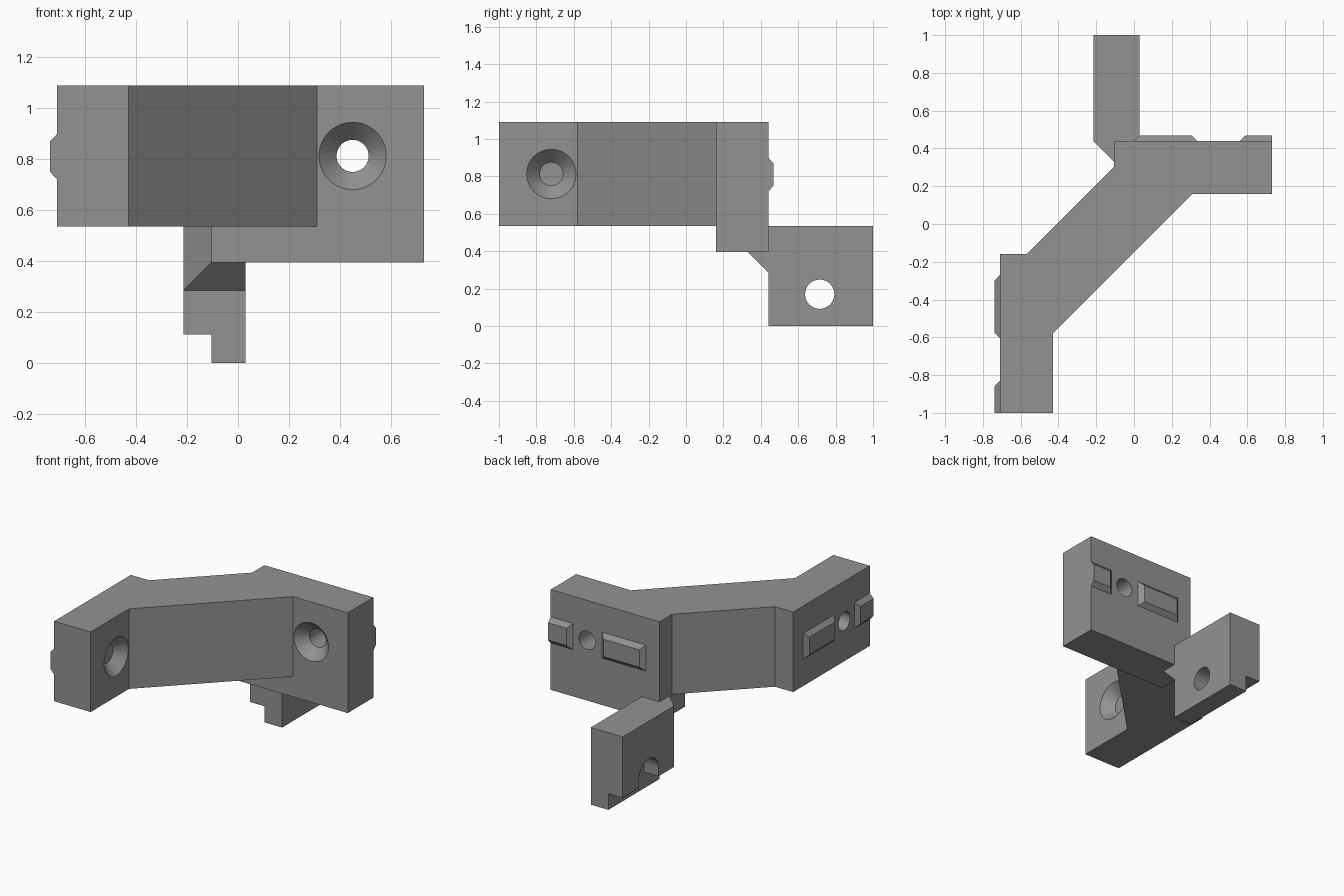
import bpy, bmesh, math
from mathutils import Matrix, Vector

if "Cube" in bpy.data.objects:
    bpy.data.objects.remove(bpy.data.objects["Cube"])

grey = bpy.data.materials.new("grey plastic")
grey.diffuse_color = (0.29, 0.29, 0.29, 1)
grey.use_nodes = True
grey.node_tree.nodes["Principled BSDF"].inputs["Base Color"].default_value = grey.diffuse_color


def finish(bm, name):
    bmesh.ops.recalc_face_normals(bm, faces=bm.faces)
    me = bpy.data.meshes.new(name)
    bm.to_mesh(me)
    bm.free()
    me.materials.append(grey)
    ob = bpy.data.objects.new(name, me)
    bpy.context.collection.objects.link(ob)
    return ob


def extrude(name, pts, axis, a, b):
    """Extrude a 2D profile along x (points y,z) or z (points x,y)."""
    place = (lambda p, t: (t, *p)) if axis == "x" else (lambda p, t: (*p, t))
    bm = bmesh.new()
    f = bm.faces.new([bm.verts.new(place(p, a)) for p in pts])
    r = bmesh.ops.extrude_face_region(bm, geom=[f])
    step = Vector(place((0, 0), b - a))
    bmesh.ops.translate(bm, vec=step, verts=[v for v in r["geom"] if isinstance(v, bmesh.types.BMVert)])
    return finish(bm, name)


def rect(a, b, c, d):
    return [(a, c), (b, c), (b, d), (a, d)]


def cone(name, start, direction, length, r1, r2):
    """Round cutter from start along direction."""
    bm = bmesh.new()
    d = Vector(direction).normalized()
    m = (Matrix.Translation(Vector(start) + d * length / 2)
         @ d.to_track_quat("Z", "Y").to_matrix().to_4x4())
    bmesh.ops.create_cone(bm, cap_ends=True, segments=48, radius1=r1, radius2=r2, depth=length, matrix=m)
    return finish(bm, name)


def combine(ob, other, op):
    mod = ob.modifiers.new(op.lower(), "BOOLEAN")
    mod.operation, mod.solver, mod.object = op, "EXACT", other
    bpy.context.view_layer.objects.active = ob
    bpy.ops.object.modifier_apply(modifier=mod.name)
    bpy.data.objects.remove(other)


def key(name, s0, s1, b0, b1, place):
    """Bevelled locating key: s0..s1 at its base, b0..b1 at its top."""
    bm = bmesh.new()
    for o, lo, hi, z0, z1 in ((-0.03, s0, s1, 0.72, 0.90), (0, s0, s1, 0.72, 0.90),
                              (0.028, b0, b1, 0.75, 0.87)):
        for s in (lo, hi):
            for z in (z0, z1):
                bm.verts.new(place(s, o, z))
    bmesh.ops.convex_hull(bm, input=bm.verts)
    return finish(bm, name)


# bent bracket body and the lower lip under its back wing
body = extrude("bracket", [(-0.71, -1), (-0.43, -1), (-0.43, -0.58), (0.31, 0.16), (0.73, 0.16),
                           (0.73, 0.44), (-0.105, 0.44), (-0.105, 0.305), (-0.57, -0.16),
                           (-0.71, -0.16)], "z", 0.535, 1.09)
combine(body, extrude("lip", rect(-0.105, 0.73, 0.16, 0.44), "z", 0.395, 0.65), "UNION")

# rear arm with chamfered root
arm = extrude("arm", [(0.33, 0.395), (0.44, 0.285), (0.44, 0), (1, 0), (1, 0.535), (0.33, 0.535)],
              "x", -0.215, 0.03)
combine(arm, extrude("root_cut", [(-0.315, 0.54), (-0.315, 0.23), (-0.005, 0.23)], "z", -0.1, 0.7),
        "DIFFERENCE")
# step along the arm's bottom edge
combine(arm, extrude("step_cut", rect(0.2, 1.2, -0.1, 0.112), "x", -0.4, -0.105), "DIFFERENCE")
# arched screw head pocket and through hole
R, cy, cz = 0.107, 0.715, 0.17
arch = [(cy - R, -0.1), (cy + R, -0.1)]
arch += [(cy + R * math.cos(math.pi * i / 24), cz + R * math.sin(math.pi * i / 24)) for i in range(25)]
combine(arm, extrude("pocket_cut", arch, "x", -0.4, -0.105), "DIFFERENCE")
combine(arm, cone("arm_hole", (-0.4, cy, cz), (1, 0, 0), 0.6, 0.078, 0.078), "DIFFERENCE")
combine(body, arm, "UNION")

# both wings: two locating keys and a countersunk hole, s measured from the free end
back_wing = lambda s, o, z: Vector((0.73 - s, 0.44 + o, z))
left_wing = lambda s, o, z: Vector((-0.71 - o, -1 + s, z))
for wing in (back_wing, left_wing):
    combine(body, key("long_key", 0.395, 0.73, 0.425, 0.70, wing), "UNION")
    combine(body, key("end_key", 0, 0.17, 0, 0.14, wing), "UNION")
    out = wing(0, 1, 0) - wing(0, 0, 0)
    combine(body, cone("hole", wing(0.28, -0.4, 0.813), out, 0.6, 0.063, 0.063), "DIFFERENCE")
    combine(body, cone("countersink", wing(0.28, -0.29, 0.813), out, 0.08, 0.142, 0.063), "DIFFERENCE")

# keep edges sharp, round the holes
bpy.ops.object.select_all(action="DESELECT")
body.select_set(True)
bpy.context.view_layer.objects.active = body
bpy.ops.object.shade_smooth_by_angle(angle=math.radians(30))
